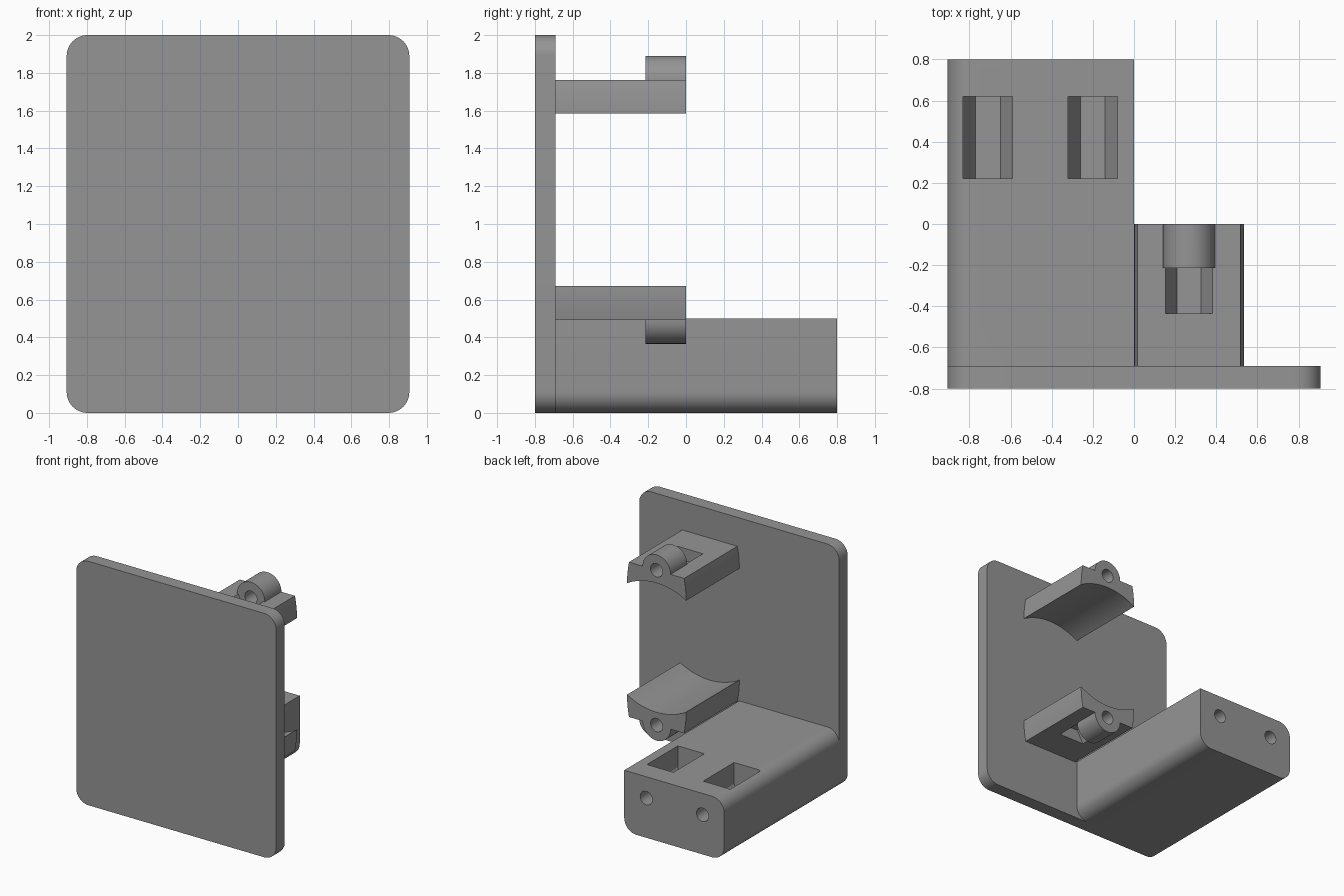
import bpy, bmesh, math

if "Cube" in bpy.data.objects:
    bpy.data.objects.remove(bpy.data.objects["Cube"])

gray = bpy.data.materials.new("plain gray")
gray.diffuse_color = (0.30, 0.30, 0.30, 1)
gray.use_nodes = True
gray.node_tree.nodes["Principled BSDF"].inputs["Base Color"].default_value = gray.diffuse_color


def arc(cx, cz, r, a0, a1, n=12):
    """Points on an arc, angles in degrees."""
    return [(cx + r * math.cos(math.radians(a0 + (a1 - a0) * i / n)),
             cz + r * math.sin(math.radians(a0 + (a1 - a0) * i / n))) for i in range(n + 1)]


def extrude(name, profile, y0, y1):
    """Extrude an (x, z) outline along y."""
    bm = bmesh.new()
    face = bm.faces.new([bm.verts.new((x, y0, z)) for x, z in profile])
    out = bmesh.ops.extrude_face_region(bm, geom=[face])["geom"]
    bmesh.ops.translate(bm, vec=(0, y1 - y0, 0),
                        verts=[v for v in out if isinstance(v, bmesh.types.BMVert)])
    bmesh.ops.recalc_face_normals(bm, faces=bm.faces)
    mesh = bpy.data.meshes.new(name)
    bm.to_mesh(mesh)
    bm.free()
    mesh.materials.append(gray)
    ob = bpy.data.objects.new(name, mesh)
    bpy.context.collection.objects.link(ob)
    return ob


def boolean(ob, tool, operation):
    """Apply a boolean and remove the tool object."""
    mod = ob.modifiers.new("boolean", "BOOLEAN")
    mod.object, mod.operation, mod.solver = tool, operation, "EXACT"
    bpy.context.view_layer.objects.active = ob
    bpy.ops.object.modifier_apply(modifier=mod.name)
    bpy.data.objects.remove(tool)


def smooth(ob):
    bpy.ops.object.select_all(action="DESELECT")
    ob.select_set(True)
    bpy.context.view_layer.objects.active = ob
    bpy.ops.object.shade_smooth_by_angle(angle=math.radians(25))


def nut_profile(cx, cz, top, s=1, r=0.12):
    """Half hexagon with straight walls up to the opening; s=-1 flips it."""
    h = r * math.sqrt(3) / 2
    return [(cx - r, top), (cx - r, cz), (cx - r / 2, cz - s * h),
            (cx + r / 2, cz - s * h), (cx + r, cz), (cx + r, top)]


# Upright plate with rounded corners
W, R = 0.907, 0.11
plate = extrude("front_plate",
                arc(W - R, 2 - R, R, 0, 90) + arc(-W + R, 2 - R, R, 90, 180)
                + arc(-W + R, R, R, 180, 270) + arc(W - R, R, R, 270, 360), -0.8, -0.69)
smooth(plate)

# Base block: three rounded edges and one sharp edge
block = extrude("base_block",
                [(0, 0.5)] + arc(-W + R, 0.5 - R, R, 90, 180)
                + arc(-W + R, R, R, 180, 270) + arc(-R, R, R, 270, 360), -0.69, 0.8)
# Nut pockets and screw holes in the block
for x in (-0.20, -0.71):
    boolean(block, extrude("nut_cutter", nut_profile(x, 0.325, 0.6), 0.22, 0.62), "DIFFERENCE")
    boolean(block, extrude("hole_cutter", arc(x, 0.325, 0.055, 0, 345, 23), 0.5, 0.9), "DIFFERENCE")
smooth(block)

# Pair of curved clamp jaws, mirrored about the tube axis
CX, CZ = 0.267, 1.128
TIP, FLAT = 0.457, 0.635          # heights of tips and flat back from the axis
HALF, BACK = 0.268, 0.25          # half widths at tips and flat back
for name, s in (("upper_clamp", 1), ("lower_clamp", -1)):
    a = math.degrees(math.atan2(TIP, HALF))
    inner = arc(0, 0, math.hypot(TIP, HALF), a, 180 - a, 24)
    side = [(HALF - (HALF - BACK) * (i / 6) ** 2, TIP + (FLAT - TIP) * i / 6)
            for i in range(1, 7)]
    outline = inner + [(-x, z) for x, z in side] + side[::-1]
    place = lambda pts: [(CX + x, CZ + s * z) for x, z in pts]
    clamp = extrude(name, place(outline), -0.69, 0)
    # Half-round screw barrel on the flat back
    barrel = extrude("barrel", place([(0.127, FLAT - 0.03)] + arc(0, FLAT, 0.127, 0, 180, 24)
                                     + [(-0.127, FLAT - 0.03)]), -0.215, 0)
    boolean(clamp, barrel, "UNION")
    # Nut pocket and screw hole
    z = CZ + s * FLAT
    boolean(clamp, extrude("nut_cutter", nut_profile(CX, z, z + s * 0.2, s, 0.115), -0.435, -0.215),
            "DIFFERENCE")
    boolean(clamp, extrude("hole_cutter", arc(CX, z, 0.055, 0, 345, 23), -0.3, 0.1), "DIFFERENCE")
    smooth(clamp)
